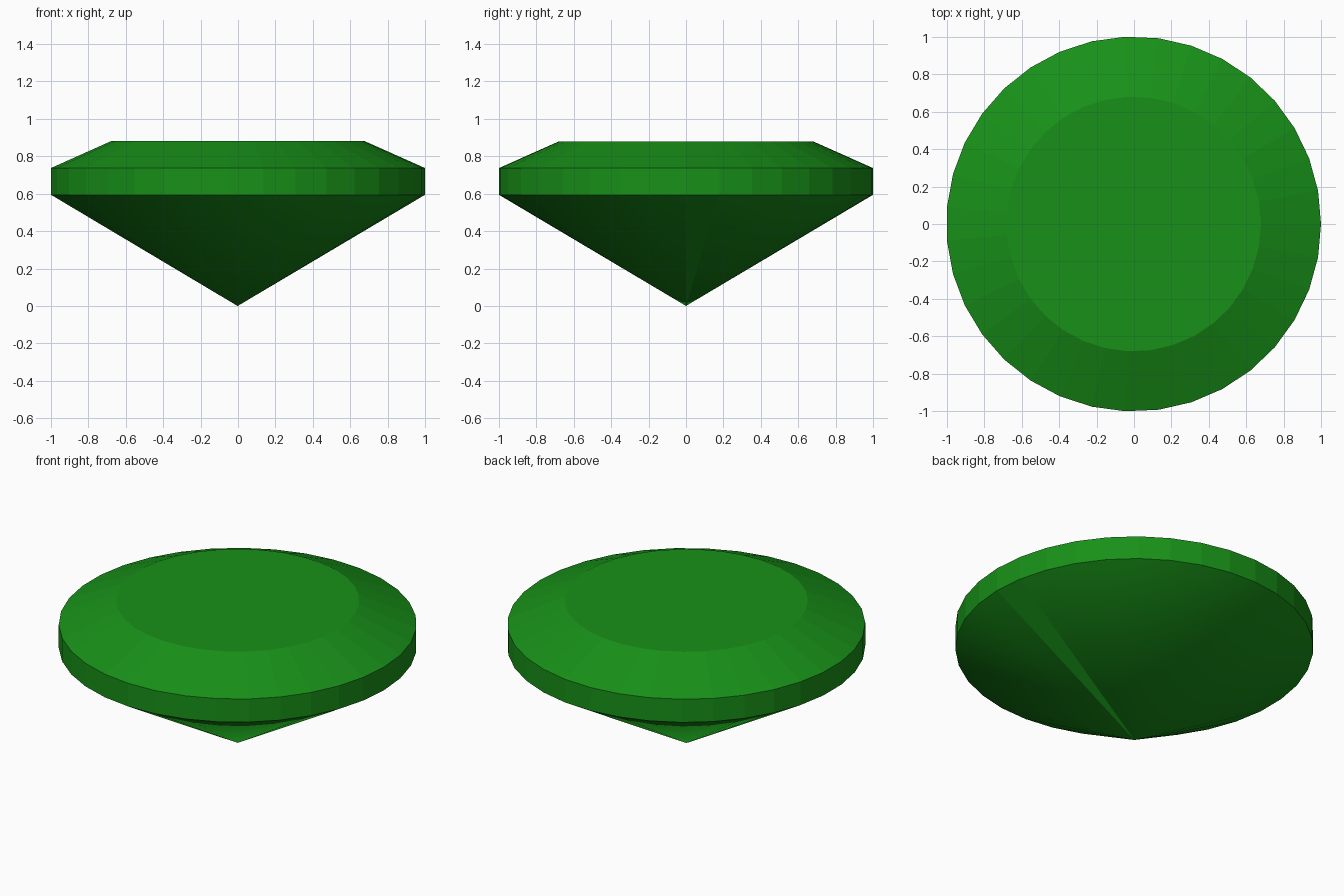
import bpy, bmesh
from math import sin, cos, pi

if "Cube" in bpy.data.objects:
    bpy.data.objects.remove(bpy.data.objects["Cube"])

SIDES = 35
RADIUS = 1.001
SHIFT = -0.002          # an odd number of sides: recentre on x

mat = bpy.data.materials.new("green_gem")
mat.diffuse_color = (0.009, 0.28, 0.009, 1)
mat.use_nodes = True
mat.node_tree.nodes["Principled BSDF"].inputs["Base Color"].default_value = mat.diffuse_color

bm = bmesh.new()


def ring(radius, z):
    return [bm.verts.new((radius * cos(2 * pi * i / SIDES) + SHIFT,
                          radius * sin(2 * pi * i / SIDES), z))
            for i in range(SIDES)]


tip = bm.verts.new((SHIFT, 0, 0))
girdle_low = ring(RADIUS, 0.594)
girdle_high = ring(RADIUS, 0.737)
table = ring(0.68, 0.88)

for i in range(SIDES):
    j = (i + 1) % SIDES
    # pointed underside: smooth, apart from the one flat facet at +x
    f = bm.faces.new((tip, girdle_low[j], girdle_low[i]))
    f.smooth = i != 0
    # flat-sided girdle band and sloping crown
    for a, b in ((girdle_low, girdle_high), (girdle_high, table)):
        bm.faces.new((a[i], a[j], b[j], b[i]))

# flat top table
bm.faces.new(table)

mesh = bpy.data.meshes.new("gemstone")
bm.to_mesh(mesh)
bm.free()
mesh.materials.append(mat)
gem = bpy.data.objects.new("gemstone", mesh)
bpy.context.collection.objects.link(gem)
